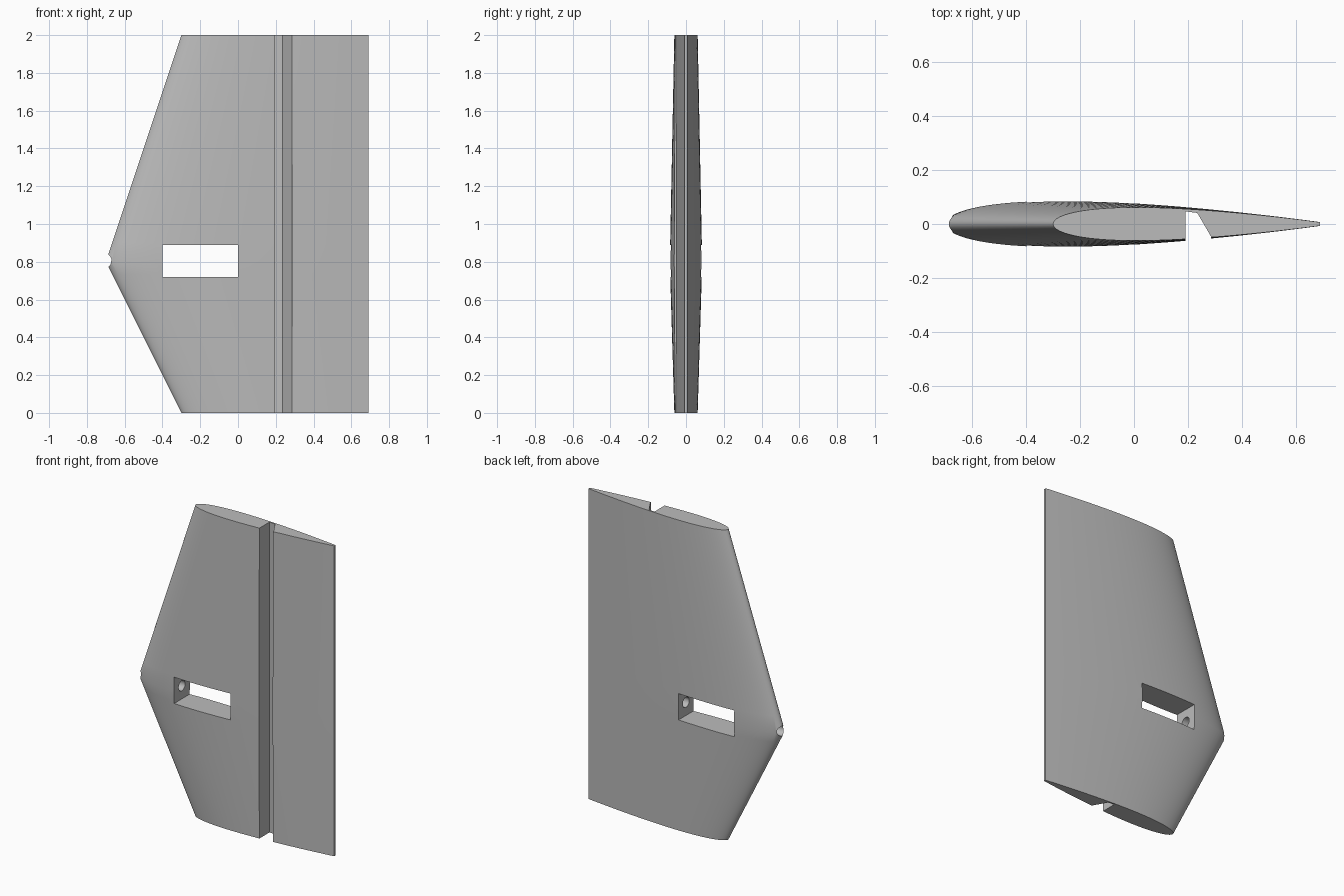
import bpy, bmesh, math
from mathutils import Matrix

if "Cube" in bpy.data.objects:
    bpy.data.objects.remove(bpy.data.objects["Cube"])

TAIL, VIRTUAL_TAIL = 0.69, 0.73      # blunt trailing edge, and where the foil would close
APEX_Z, HEIGHT = 0.8, 2.0
APEX_X, TIP_X = -0.7, -0.3
HOLE_Z = 0.805
STEPS, RINGS = 36, 12


def material(name, rgb):
    mat = bpy.data.materials.new(name)
    mat.use_nodes = True
    mat.diffuse_color = (*rgb, 1)
    mat.node_tree.nodes["Principled BSDF"].inputs["Base Color"].default_value = (*rgb, 1)
    return mat


def make_object(name, bm):
    bmesh.ops.recalc_face_normals(bm, faces=bm.faces)
    mesh = bpy.data.meshes.new(name)
    bm.to_mesh(mesh)
    bm.free()
    obj = bpy.data.objects.new(name, mesh)
    bpy.context.collection.objects.link(obj)
    mesh.materials.append(grey)
    return obj


def loft(name, rings):
    bm = bmesh.new()
    loops = [[bm.verts.new(p) for p in ring] for ring in rings]
    for low, high in zip(loops, loops[1:]):
        for i in range(len(low)):
            j = (i + 1) % len(low)
            bm.faces.new((low[i], low[j], high[j], high[i]))
    bm.faces.new(loops[0][::-1])
    bm.faces.new(loops[-1])
    return make_object(name, bm)


def half_thickness(t):
    return 0.6 * (0.2969 * math.sqrt(t) - 0.126 * t - 0.3516 * t**2
                  + 0.2843 * t**3 - 0.1015 * t**4)


def foil_ring(z):
    # The leading edge sweeps out to the apex and back
    k = z / APEX_Z if z < APEX_Z else (HEIGHT - z) / (HEIGHT - APEX_Z)
    nose = TIP_X + (APEX_X - TIP_X) * k
    chord = VIRTUAL_TAIL - nose
    side = []
    for i in range(STEPS + 1):
        s = 1 - math.cos(math.pi / 2 * i / STEPS)
        x = nose + (TAIL - nose) * s
        side.append((x, chord * half_thickness((x - nose) / chord)))
    return ([(x, -y, z) for x, y in side]
            + [(x, y, z) for x, y in reversed(side[1:])])


def prism(name, outline, z0, z1):
    return loft(name, [[(x, y, z) for x, y in outline] for z in (z0, z1)])


def bore(name, x0, x1, radius):
    bm = bmesh.new()
    place = Matrix.Translation(((x0 + x1) / 2, 0, HOLE_Z)) @ Matrix.Rotation(math.pi / 2, 4, 'Y')
    bmesh.ops.create_cone(bm, cap_ends=True, segments=32, radius1=radius,
                          radius2=radius, depth=x1 - x0, matrix=place)
    return make_object(name, bm)


grey = material("plain grey", (0.5, 0.5, 0.5))

# Tapered foil body
heights = ([APEX_Z * i / RINGS for i in range(RINGS)]
           + [APEX_Z + (HEIGHT - APEX_Z) * i / RINGS for i in range(RINGS + 1)])
fin = loft("hinged_fin", [foil_ring(z) for z in heights])

# Hinge gap leaving a thin skin on the back, window slot, and rod bore
cutters = [
    prism("hinge_gap_cutter", [(0.192, -0.2), (0.285, -0.2), (0.285, -0.045),
                               (0.235, 0.041), (0.192, 0.047)], -0.1, HEIGHT + 0.1),
    prism("slot_cutter", [(-0.4, -0.2), (0, -0.2), (0, 0.2), (-0.4, 0.2)], 0.72, 0.89),
    bore("bore_cutter", -0.9, 0.1, 0.033),
]
for cutter in cutters:
    cutter.hide_render = True
    mod = fin.modifiers.new(cutter.name, 'BOOLEAN')
    mod.operation = 'DIFFERENCE'
    mod.solver = 'EXACT'
    mod.object = cutter

bpy.ops.object.select_all(action='DESELECT')
fin.select_set(True)
bpy.context.view_layer.objects.active = fin
for mod in list(fin.modifiers):
    bpy.ops.object.modifier_apply(modifier=mod.name)
for cutter in cutters:
    bpy.data.objects.remove(cutter)

bpy.ops.object.shade_smooth_by_angle(angle=math.radians(30))
